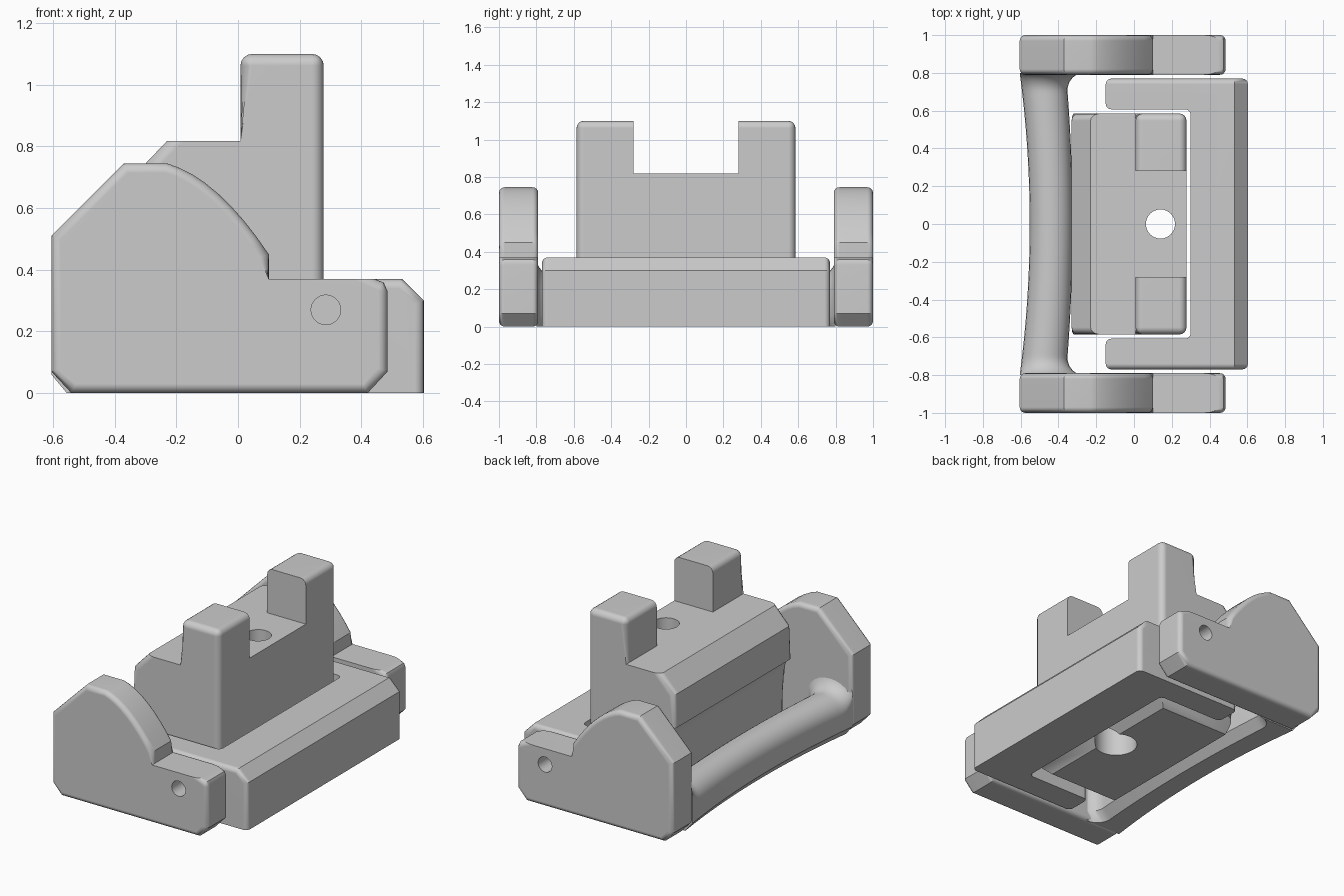
import bpy, bmesh, math
from mathutils import Vector, Matrix

if "Cube" in bpy.data.objects:
    bpy.data.objects.remove(bpy.data.objects["Cube"], do_unlink=True)

GREY = (0.6, 0.6, 0.6, 1)
mat = bpy.data.materials.new("plain grey")
mat.use_nodes = True
mat.diffuse_color = GREY
mat.node_tree.nodes["Principled BSDF"].inputs["Base Color"].default_value = GREY


def finish(bm, name):
    bmesh.ops.recalc_face_normals(bm, faces=bm.faces)
    me = bpy.data.meshes.new(name)
    bm.to_mesh(me)
    bm.free()
    ob = bpy.data.objects.new(name, me)
    bpy.context.collection.objects.link(ob)
    me.materials.append(mat)
    return ob


def prism(points, axis, lo, hi):
    """Extrude a 2D outline along y (outline in xz) or z (outline in xy)."""
    bm = bmesh.new()
    put = (lambda a, b: (a, lo, b)) if axis == "y" else (lambda a, b: (a, b, lo))
    face = bm.faces.new([bm.verts.new(put(a, b)) for a, b in points])
    new = bmesh.ops.extrude_face_region(bm, geom=[face])["geom"]
    move = Vector((0, hi - lo, 0)) if axis == "y" else Vector((0, 0, hi - lo))
    bmesh.ops.translate(bm, vec=move, verts=[v for v in new if isinstance(v, bmesh.types.BMVert)])
    bmesh.ops.recalc_face_normals(bm, faces=bm.faces)
    return bm


def round_edges(bm, rule, width, segments=4):
    edges = [e for e in bm.edges if rule(*[v.co for v in e.verts])]
    bmesh.ops.bevel(bm, geom=edges, offset=width, segments=segments, profile=0.5,
                    affect="EDGES", clamp_overlap=False)


def cylinder(name, centre, radius, depth, axis):
    bm = bmesh.new()
    turn = Matrix.Rotation(math.pi / 2, 4, "X") if axis == "y" else Matrix()
    bmesh.ops.create_cone(bm, cap_ends=True, segments=32, radius1=radius, radius2=radius,
                          depth=depth, matrix=Matrix.Translation(centre) @ turn)
    return finish(bm, name)


def cut(ob, cutter):
    cutter.hide_render = True
    mod = ob.modifiers.new("cut", "BOOLEAN")
    mod.operation, mod.solver, mod.object = "DIFFERENCE", "EXACT", cutter
    bpy.context.view_layer.objects.active = ob
    bpy.ops.object.modifier_apply(modifier=mod.name)
    bpy.data.objects.remove(cutter, do_unlink=True)


def smooth(ob):
    bpy.ops.object.select_all(action="DESELECT")
    ob.select_set(True)
    bpy.context.view_layer.objects.active = ob
    bpy.ops.object.shade_smooth_by_angle(angle=math.radians(32))
    ob.modifiers.new("even shading", "WEIGHTED_NORMAL").keep_sharp = True


# Side plates with a curved shoulder and a pin hole
arc = []
for i in range(9):
    t = i / 8
    arc.append((0.1 - 0.33 * t, 0.45 + 0.295 * t + 0.2 * t * (1 - t)))
outline = [(-0.605, 0.07), (-0.54, 0), (0.42, 0), (0.485, 0.07), (0.485, 0.33),
           (0.473, 0.358), (0.445, 0.37), (0.1, 0.37)]
outline += arc + [(-0.37, 0.745), (-0.605, 0.51)]
for side, name in ((-1, "front_side_plate"), (1, "back_side_plate")):
    lo, hi = sorted((side * 0.79, side * 1.0))
    bm = prism(outline, "y", lo, hi)
    round_edges(bm, lambda a, b: abs(a.y - b.y) < 0.01
                and not (abs(a.z - 0.37) < 0.001 and abs(b.z - 0.37) < 0.001), 0.03)
    plate = finish(bm, name)
    cut(plate, cylinder("pin_cutter", (0.285, side * 0.9, 0.27), 0.048, 0.5, "y"))
    smooth(plate)

# Curved grip bar that flares into both plates
bm = bmesh.new()
rings = []
for i in range(-32, 33):
    y = 0.8 * math.sin(i / 32 * math.pi / 2)
    bow = 1 - (y / 0.8) ** 2
    near = max(0, abs(y) - 0.7) / 0.1
    flare = 0.1 * (1 - math.sqrt(max(0, 1 - near * near)))
    x0, x1 = -0.605 + 0.053 * bow, -0.36 + 0.035 * bow + flare
    top, r = 0.27 + flare, 0.11
    mid = (x0 + x1) / 2
    half = (x1 - x0) / 2
    ring = [(x0 + 0.05, 0), (x0, 0.06)]
    for k in range(13):
        a = math.pi * (1 - k / 12)
        ring.append((mid + half * math.cos(a), top - r + r * math.sin(a)))
    ring += [(x1, 0.06), (x1 - 0.05, 0)]
    rings.append([bm.verts.new((x, y, z)) for x, z in ring])
for a, b in zip(rings, rings[1:]):
    for k in range(len(a)):
        j = (k + 1) % len(a)
        bm.faces.new((a[k], a[j], b[j], b[k]))
bm.faces.new(rings[0])
bm.faces.new(rings[-1])
smooth(finish(bm, "grip_bar"))

# U-shaped base frame with a chamfered long edge and softened rim
u = [(0.603, -0.77), (0.603, 0.77), (-0.15, 0.77), (-0.15, 0.607), (0.3, 0.607),
     (0.3, -0.607), (-0.15, -0.607), (-0.15, -0.77)]
bm = prism(u, "z", 0, 0.37)
round_edges(bm, lambda a, b: min(a.z, b.z) > 0.36 and min(a.x, b.x) > 0.6, 0.07, 1)
outer = lambda v: abs(v.y) > 0.76
round_edges(bm, lambda a, b: (abs(a.x - b.x) + abs(a.y - b.y) < 0.01)
            or (min(a.z, b.z) > 0.29 and outer(a) and outer(b) and abs(a.y - b.y) < 0.01), 0.03)
frame = finish(bm, "base_frame")
for side in (-1, 1):
    cut(frame, cylinder("pin_cutter", (0.285, side * 0.78, 0.27), 0.048, 0.2, "y"))
smooth(frame)

# Centre block with two posts, a hollowed back and a tapered foot
profile = [(0.278, 0), (0.278, 1.1), (0.008, 1.1), (0.008, 0.818), (-0.23, 0.818), (-0.33, 0.713)]
for i in range(7):
    a = i / 6 * math.pi / 2
    profile.append((-0.33 + 0.05 * math.sin(a), 0.42 + 0.08 * math.cos(a)))
profile.append((-0.28, 0))
bm = prism(profile, "y", -0.585, 0.585)
round_edges(bm, lambda a, b: max(a.z, b.z) < 0.01 and max(a.x, b.x) > 0, 0.075, 1)
round_edges(bm, lambda a, b: min(a.z, b.z) > 1.0
            or (abs(a.y - b.y) < 0.01 and abs(a.z - b.z) > 0.09), 0.038)
block = finish(bm, "centre_block")
cut(block, finish(prism([(-0.1, 0.818), (0.4, 0.818), (0.4, 1.3), (-0.1, 1.3)],
                        "y", -0.28, 0.28), "slot_cutter"))
cut(block, cylinder("bore_cutter", (0.14, 0, 0.5), 0.077, 1.2, "z"))
cut(block, cylinder("counterbore_cutter", (0.14, 0, 0.15), 0.125, 0.4, "z"))
smooth(block)
